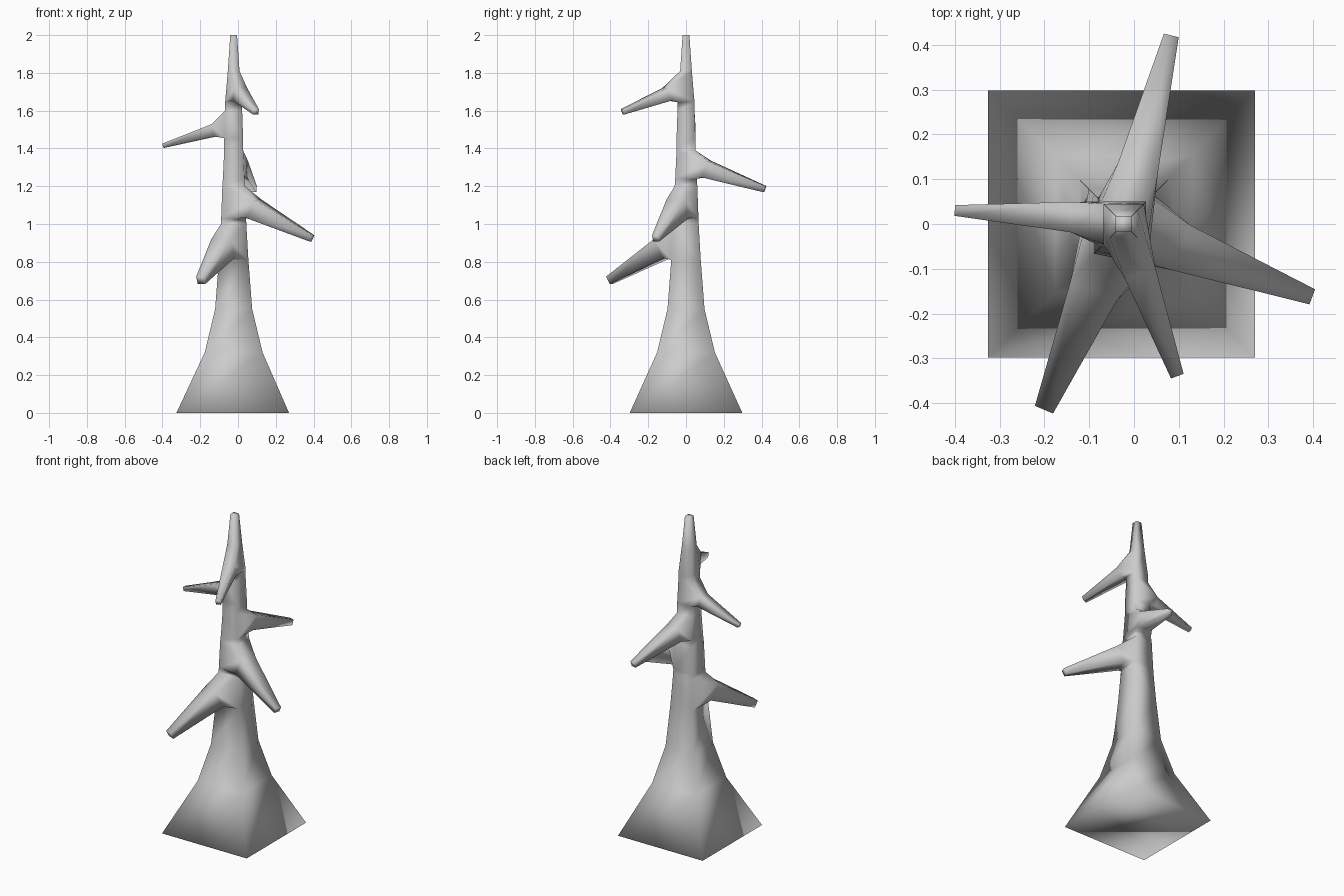
import bpy, bmesh
from mathutils import Vector

if "Cube" in bpy.data.objects:
    bpy.data.objects.remove(bpy.data.objects["Cube"])

bm = bmesh.new()
UP = Vector((0, 0, 1))


def ring(center, half, side, up):
    """Square cross-section, four corners in order."""
    c = Vector(center)
    return [bm.verts.new(c + half * (a * side + b * up))
            for a, b in ((-1, -1), (1, -1), (1, 1), (-1, 1))]


def trunk_ring(z, half):
    cx = -0.028 if z < 0.2 else -0.023
    return ring((cx, 0, z), half, Vector((1, 0, 0)), Vector((0, 1, 0)))


def tube(a, b):
    for i in range(4):
        j = (i + 1) % 4
        bm.faces.new((a[i], a[j], b[j], b[i]))


def joint(*rings):
    """Hull around three sections, left open where the sections continue."""
    verts = [v for r in rings for v in r]
    bmesh.ops.convex_hull(bm, input=verts, use_existing_faces=False)
    inside = set(verts)
    caps = [f for f in bm.faces if all(v in inside for v in f.verts)
            and any(all(v in r for v in f.verts) for r in rings)]
    bmesh.ops.delete(bm, geom=caps, context='FACES_ONLY')
    # drop diagonals left over from the removed caps
    loose = [e for e in bm.edges if not e.link_faces]
    bmesh.ops.delete(bm, geom=loose, context='EDGES')


# lower z, half / upper z, half / branch root, half / branch tip, half
branches = [
    ((0.81, .078), (1.00, .067), (-.08, -.125, .87), .056, (-.197, -.405, .702), .022),
    ((1.03, .066), (1.20, .060), (.085, -.045, 1.08), .054, (.391, -.160, .924), .018),
    ((1.24, .057), (1.39, .050), (.005, .110, 1.29), .046, (.082, .416, 1.185), .017),
    ((1.455, .050), (1.60, .045), (-.130, .015, 1.495), .034, (-.397, .030, 1.414), .012),
    ((1.645, .045), (1.81, .031), (.010, -.100, 1.687), .036, (.095, -.335, 1.594), .015),
]

# branch joints first, then the tubes joining them
lows, highs, arms = [], [], []
for low, high, root, r0, tip, r1 in branches:
    direction = (Vector(tip) - Vector(root)).normalized()
    side = direction.cross(UP).normalized()
    up = side.cross(direction)
    lo, hi = trunk_ring(*low), trunk_ring(*high)
    a, b = ring(root, r0, side, up), ring(tip, r1, side, up)
    joint(lo, hi, a)
    lows.append(lo)
    highs.append(hi)
    arms.append((a, b))

# branches
for a, b in arms:
    tube(a, b)
    bm.faces.new(b)

# flared trunk foot, trunk between the joints, and tip
foot = [trunk_ring(z, h) for z, h in ((0, .298), (.32, .153), (.55, .098))]
top = trunk_ring(2.0, .018)
chain = foot + [lows[0]]
for a, b in zip(chain, chain[1:]):
    tube(a, b)
for a, b in zip(highs, lows[1:] + [top]):
    tube(a, b)
bm.faces.new(foot[0])
bm.faces.new(top)

bmesh.ops.recalc_face_normals(bm, faces=bm.faces[:])
for f in bm.faces:
    f.smooth = True
mesh = bpy.data.meshes.new("tree_trunk")
bm.to_mesh(mesh)
bm.free()
bpy.context.collection.objects.link(bpy.data.objects.new("tree_trunk", mesh))
